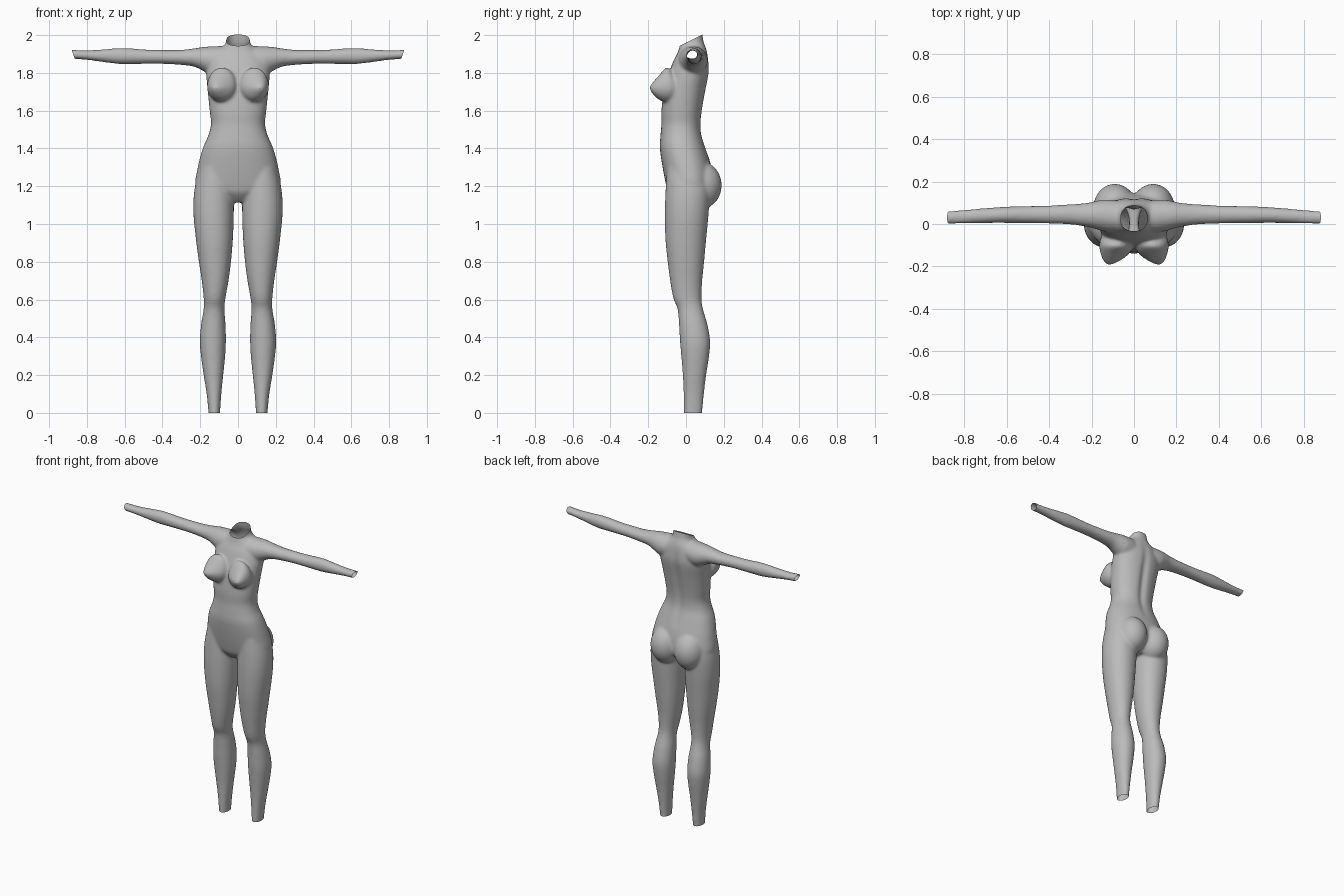
import bpy, bmesh, math
from mathutils import Vector, Matrix

if "Cube" in bpy.data.objects:
    bpy.data.objects.remove(bpy.data.objects["Cube"])

bm = bmesh.new()


def spline(p, q, r, s, t):
    # Catmull-Rom blend of four cross-section records
    return [0.5 * (2 * b + (c - a) * t + (2 * a - 5 * b + 4 * c - d) * t * t
                   + (3 * b - a - 3 * c + d) * t ** 3) for a, b, c, d in zip(p, q, r, s)]


def loft(sections, place, power=2.0, n=40, steps=5):
    # each section: (position, a_min, a_max, b_min, b_max)
    recs = []
    last = len(sections) - 1
    for i in range(last):
        p, s = sections[max(i - 1, 0)], sections[min(i + 2, last)]
        recs += [spline(p, sections[i], sections[i + 1], s, k / steps) for k in range(steps)]
    recs.append(sections[-1])
    rings = []
    for t, a0, a1, b0, b1 in recs:
        ring = []
        for k in range(n):
            ang = 2 * math.pi * k / n
            c, s = math.cos(ang), math.sin(ang)
            c = math.copysign(abs(c) ** (2 / power), c)
            s = math.copysign(abs(s) ** (2 / power), s)
            ring.append(bm.verts.new(place(t, (a0 + a1) / 2 + c * (a1 - a0) / 2,
                                           (b0 + b1) / 2 + s * (b1 - b0) / 2)))
        rings.append(ring)
    faces = [bm.faces.new(rings[0]), bm.faces.new(rings[-1])]
    for r0, r1 in zip(rings, rings[1:]):
        for k in range(n):
            j = (k + 1) % n
            faces.append(bm.faces.new((r0[k], r0[j], r1[j], r1[k])))
    bmesh.ops.recalc_face_normals(bm, faces=faces)


def blob(shape):
    # unit sphere reshaped by a function
    verts = bmesh.ops.create_uvsphere(bm, u_segments=40, v_segments=24, radius=1)["verts"]
    for v in verts:
        v.co = shape(*v.co)
    faces = list({f for v in verts for f in v.link_faces})
    bmesh.ops.recalc_face_normals(bm, faces=faces)


# torso and neck: z, half width, front y, back y
torso = [(1.115, .04, -.05, .07), (1.16, .14, -.09, .125), (1.2, .222, -.104, .145),
         (1.3, .213, -.124, .135), (1.4, .187, -.138, .105), (1.47, .157, -.135, .084),
         (1.53, .143, -.13, .08), (1.6, .15, -.13, .087), (1.7, .16, -.118, .104),
         (1.8, .168, -.09, .122), (1.86, .155, -.068, .12), (1.905, .125, -.045, .113),
         (1.94, .08, -.034, .102), (1.97, .063, -.03, .092), (2.06, .06, -.02, .08)]
loft([(z, -w, w, f, b) for z, w, f, b in torso], lambda t, a, b: (a, b, t), 2.25)

# leg: z, inner x, outer x, front y, back y
leg = [(-.05, .097, .153, -.01, .083), (0, .095, .156, -.011, .086), (.1, .088, .166, -.013, .095),
       (.2, .078, .182, -.017, .107), (.3, .068, .196, -.025, .122), (.38, .064, .202, -.032, .128),
       (.47, .066, .195, -.037, .113), (.55, .072, .182, -.045, .09), (.61, .066, .182, -.068, .082),
       (.7, .05, .192, -.084, .086), (.8, .037, .207, -.097, .096), (.92, .027, .223, -.109, .107),
       (1.06, .022, .236, -.112, .12), (1.18, .025, .231, -.108, .125), (1.3, .04, .205, -.1, .11)]

# arm: x, front y, back y, bottom z, top z
arm = [(0, -.03, .1, 1.79, 1.935), (.08, -.04, .112, 1.79, 1.942), (.14, -.035, .115, 1.79, 1.94),
       (.18, -.024, .108, 1.808, 1.938), (.23, -.012, .098, 1.832, 1.93), (.3, -.002, .093, 1.842, 1.922),
       (.4, .002, .087, 1.848, 1.921), (.48, .004, .085, 1.848, 1.923), (.56, .004, .083, 1.847, 1.929),
       (.63, .005, .08, 1.847, 1.931), (.72, .004, .073, 1.858, 1.924), (.8, .002, .066, 1.869, 1.919),
       (.87, .0, .061, 1.874, 1.921), (.92, .0, .06, 1.875, 1.922)]

for s in (-1, 1):
    loft(leg, lambda t, a, b: (s * a, b, t), 2.1)
    loft(arm, lambda t, a, b: (s * t, a, b))

    # bust: pointed forward and out, sloping above, round below
    def bust(u, v, w):
        d = max(0, -v)
        slope = 1 - .6 * max(w, 0)
        return (s * (.086 + .078 * u + .03 * d ** 3),
                -.1 + (.08 * v - .014 * d ** 8) * slope,
                1.725 + w * (.105 if w > 0 else .08))
    blob(bust)

    # seat muscles
    blob(lambda u, v, w: (s * (.09 + .1 * u), .08 + .109 * v, 1.205 + .125 * w))

# fuse all parts into one smooth skin
raw = bpy.data.meshes.new("body_parts")
bm.to_mesh(raw)
bm.free()
body = bpy.data.objects.new("body", raw)
bpy.context.collection.objects.link(body)
rem = body.modifiers.new("fuse", "REMESH")
rem.mode = "VOXEL"
rem.voxel_size = .008
sm = body.modifiers.new("soften", "SMOOTH")
sm.factor = .5
sm.iterations = 10
skin = bpy.data.meshes.new_from_object(body.evaluated_get(bpy.context.evaluated_depsgraph_get()))
body.modifiers.clear()

bm = bmesh.new()
bm.from_mesh(skin)

# spine groove
for v in bm.verts:
    x, y, z = v.co
    if y > .03 and 1.35 < z < 1.92:
        fade = math.sin(math.pi * (z - 1.35) / .57)
        v.co.y -= .013 * fade * math.exp(-(x / .025) ** 2)

# open ends at neck, wrists and ankles
cuts = [((0, .08, 2.0), (0, -.447, .894)), ((0, 0, 0), (0, 0, -1)),
        ((.872, 0, 1.897), (.95, 0, -.316)), ((-.872, 0, 1.897), (-.95, 0, -.316))]
for co, no in cuts:
    bmesh.ops.bisect_plane(bm, geom=bm.verts[:] + bm.edges[:] + bm.faces[:],
                           plane_co=co, plane_no=no, clear_outer=True)
for f in bm.faces:
    f.smooth = True
bm.to_mesh(skin)
bm.free()
body.data = skin
bpy.data.meshes.remove(raw)

# plain grey skin
grey = bpy.data.materials.new("plain grey")
grey.diffuse_color = (.5, .5, .5, 1)
grey.use_nodes = True
grey.node_tree.nodes["Principled BSDF"].inputs["Base Color"].default_value = grey.diffuse_color
skin.materials.clear()
skin.materials.append(grey)
